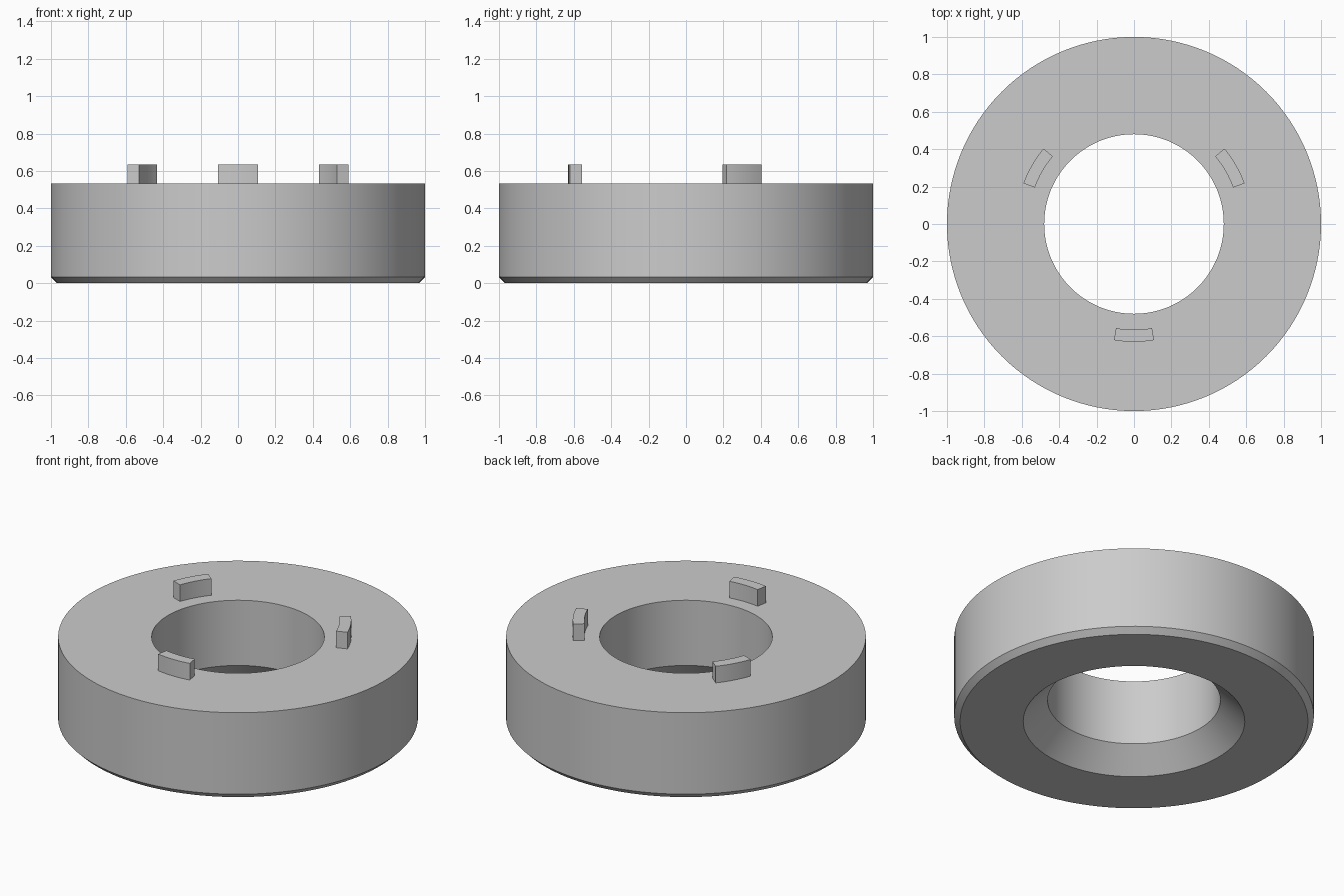
import bpy, bmesh, math

if "Cube" in bpy.data.objects:
    bpy.data.objects.remove(bpy.data.objects["Cube"])

grey = bpy.data.materials.new("light_grey")
grey.diffuse_color = (0.6, 0.6, 0.6, 1)
grey.use_nodes = True
grey.node_tree.nodes["Principled BSDF"].inputs["Base Color"].default_value = grey.diffuse_color


def sweep(name, profile, start, end, steps):
    """Sweep a closed (radius, z) profile around z; cap the ends of a partial arc."""
    bm = bmesh.new()
    full = abs(end - start) >= 360
    rows = []
    for i in range(steps if full else steps + 1):
        a = math.radians(start + (end - start) * i / steps)
        rows.append([bm.verts.new((r * math.cos(a), r * math.sin(a), z)) for r, z in profile])
    n = len(profile)
    for i in range(steps):
        a, b = rows[i], rows[(i + 1) % len(rows)]
        for j in range(n):
            k = (j + 1) % n
            bm.faces.new((a[j], b[j], b[k], a[k]))
    if not full:
        bm.faces.new(rows[0])
        bm.faces.new(rows[-1][::-1])
    bmesh.ops.recalc_face_normals(bm, faces=bm.faces)
    mesh = bpy.data.meshes.new(name)
    bm.to_mesh(mesh)
    bm.free()
    mesh.materials.append(grey)
    obj = bpy.data.objects.new(name, mesh)
    bpy.context.collection.objects.link(obj)
    bpy.ops.object.select_all(action='DESELECT')
    obj.select_set(True)
    bpy.context.view_layer.objects.active = obj
    bpy.ops.object.shade_smooth_by_angle(angle=math.radians(25))
    return obj


# Ring body: chamfered outer bottom edge, countersunk bore underneath
TOP = 0.533
sweep("ring_body", [(0.616, 0), (0.967, 0), (1, 0.033), (1, TOP), (0.48, TOP), (0.48, 0.133)],
      0, 360, 128)

# Three curved locating lugs on the top face
lug = [(0.565, TOP), (0.63, TOP), (0.63, 0.635), (0.565, 0.635)]
for i, angle in enumerate((-90, 30, 150)):
    sweep(f"lug_{i + 1}", lug, angle - 9.8, angle + 9.8, 8)
